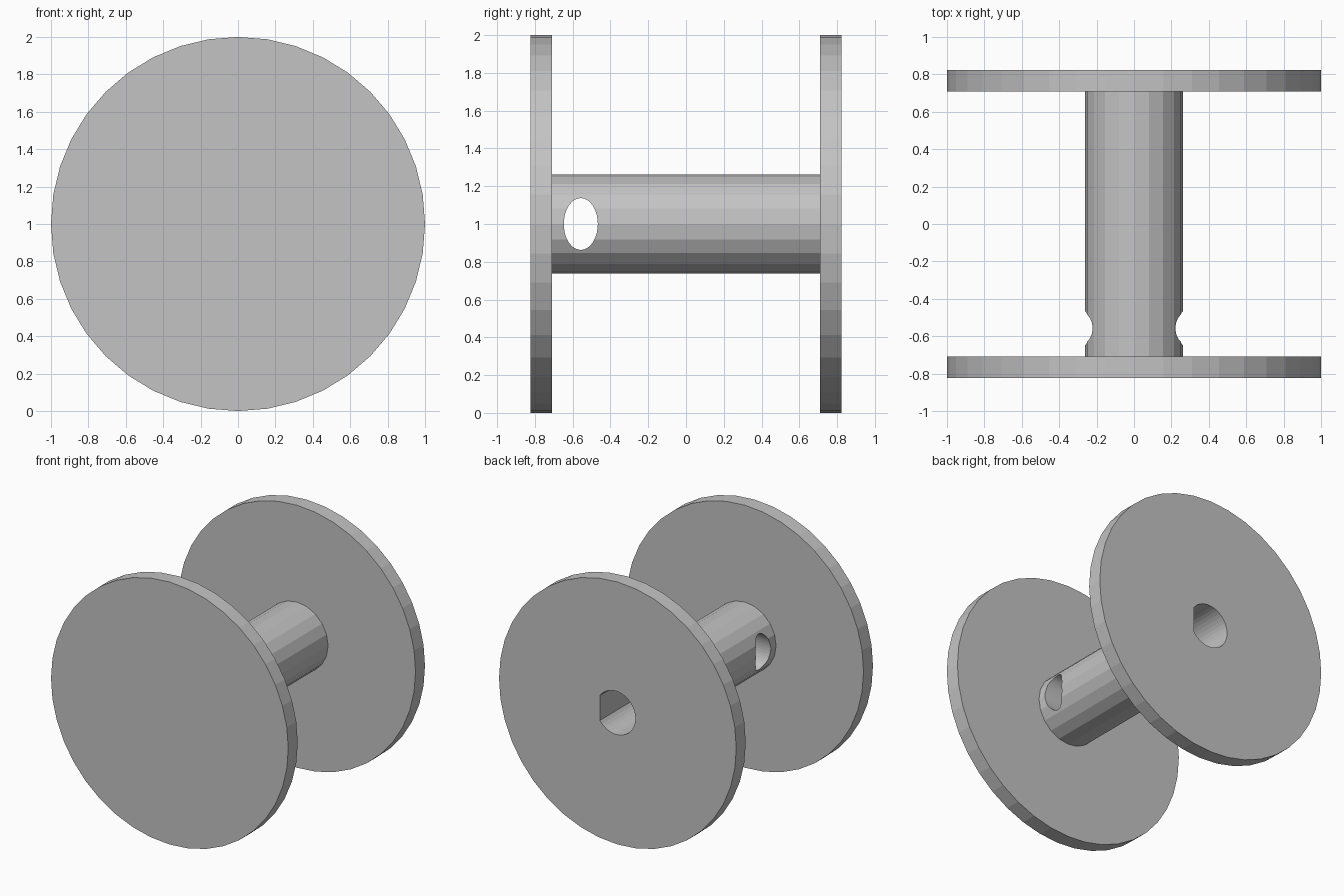
import bpy
import bmesh
from math import cos, sin, tau
from mathutils import Vector

AXIS_HEIGHT = 1.0
HALF_LENGTH = 0.823
FLANGE_THICKNESS = 0.114
CORE_HALF = HALF_LENGTH - FLANGE_THICKNESS

cube = bpy.data.objects.get("Cube")
if cube:
    bpy.data.objects.remove(cube, do_unlink=True)

grey = bpy.data.materials.new("plain grey")
grey.use_nodes = True
colour = (0.55, 0.55, 0.55, 1)
grey.diffuse_color = colour
grey.node_tree.nodes["Principled BSDF"].inputs["Base Color"].default_value = colour


def ellipse(ra, rb, sides):
    return [(ra * cos(tau * i / sides), rb * sin(tau * i / sides)) for i in range(sides)]


def prism(name, profile, place, start, end):
    """Extrude a closed profile; place(a, b, t) maps it into the model."""
    bm = bmesh.new()
    rings = [[bm.verts.new(place(a, b, t)) for a, b in profile] for t in (start, end)]
    for ring in rings:
        bm.faces.new(ring)
    count = len(profile)
    for i in range(count):
        j = (i + 1) % count
        bm.faces.new((rings[0][i], rings[0][j], rings[1][j], rings[1][i]))
    bmesh.ops.recalc_face_normals(bm, faces=bm.faces)
    mesh = bpy.data.meshes.new(name)
    bm.to_mesh(mesh)
    bm.free()
    mesh.materials.append(grey)
    obj = bpy.data.objects.new(name, mesh)
    bpy.context.collection.objects.link(obj)
    return obj


def along_y(a, b, t):
    return Vector((a, t, AXIS_HEIGHT + b))


def along_x(a, b, t):
    return Vector((t, a, AXIS_HEIGHT + b))


def cut(target, cutter):
    mod = target.modifiers.new("cut", "BOOLEAN")
    mod.operation = "DIFFERENCE"
    mod.solver = "EXACT"
    mod.object = cutter
    bpy.context.view_layer.objects.active = target
    bpy.ops.object.modifier_apply(modifier=mod.name)


# Spool body: two flanges and the core between them
flange = ellipse(1, 1, 40)
front_flange = prism("front_flange", flange, along_y, -HALF_LENGTH, -CORE_HALF)
back_flange = prism("back_flange", flange, along_y, CORE_HALF, HALF_LENGTH)
core = prism("core", ellipse(0.263, 0.263, 20), along_y, -CORE_HALF, CORE_HALF)

# Blind D-shaped shaft bore, flat on the +x side
flat_x = 0.15
bore_profile = []
radius, offset = 0.165, 0.015
half_flat = (radius ** 2 - (flat_x - offset) ** 2) ** 0.5
arc = [(x + offset, z) for x, z in ellipse(radius, radius, 40) if x + offset < flat_x - 0.002]
bore_profile = [(flat_x, half_flat)] + arc + [(flat_x, -half_flat)]
bore = prism("bore_cutter", bore_profile, along_y, -0.2, 1)

# Oval cord hole through the core
oval = [(a - 0.557, b) for a, b in ellipse(0.09, 0.137, 40)]
cord_hole = prism("cord_hole_cutter", oval, along_x, -0.5, 0.5)

cut(back_flange, bore)
cut(core, bore)
cut(core, cord_hole)
for cutter in (bore, cord_hole):
    bpy.data.objects.remove(cutter, do_unlink=True)
